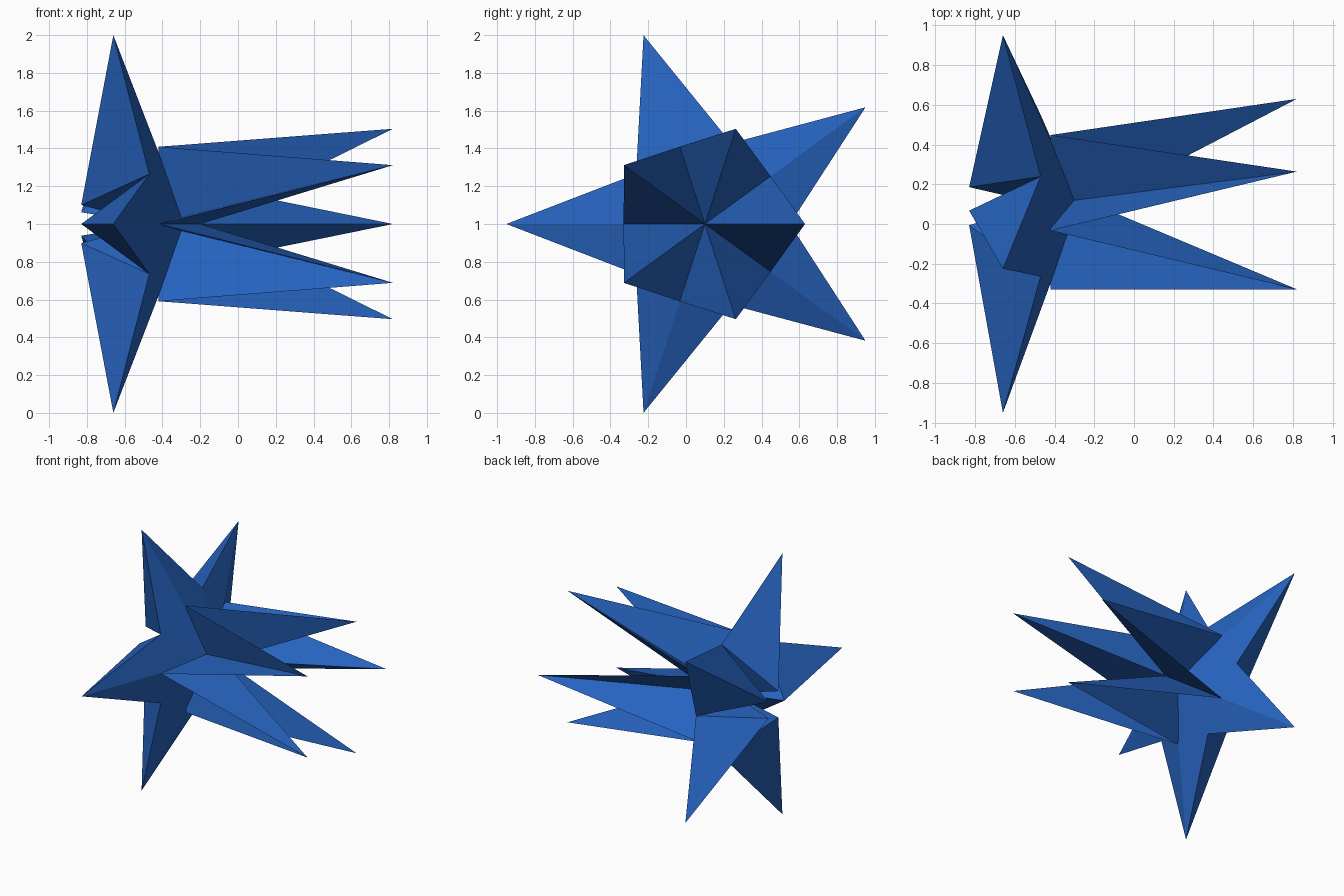
import bpy, bmesh, math

if "Cube" in bpy.data.objects:
    bpy.data.objects.remove(bpy.data.objects["Cube"])

# Single blue colour
blue = bpy.data.materials.new("blue")
blue.diffuse_color = (0.02, 0.125, 0.52, 1)
blue.use_nodes = True
blue.node_tree.nodes["Principled BSDF"].inputs["Base Color"].default_value = blue.diffuse_color

CY, CZ = 0.10, 1.0  # axis of both stars runs along x


def ring(bm, x, radius, start):
    """Five points around the x axis."""
    pts = []
    for k in range(5):
        a = math.radians(start + 72 * k)
        pts.append(bm.verts.new((x, CY + radius * math.cos(a), CZ + radius * math.sin(a))))
    return pts


def finish(bm, name):
    bmesh.ops.recalc_face_normals(bm, faces=bm.faces)
    mesh = bpy.data.meshes.new(name)
    bm.to_mesh(mesh)
    bm.free()
    mesh.materials.append(blue)
    obj = bpy.data.objects.new(name, mesh)
    bpy.context.collection.objects.link(obj)
    return obj


# Wide outer star: pyramid arms with heels that fold in behind
bm = bmesh.new()
tips = ring(bm, -0.66, 1.051, 36)
valleys = ring(bm, -0.47, 0.45, 0)
heels = ring(bm, -0.83, 0.106, 36)
front = bm.verts.new((-0.274, CY, CZ))
back = bm.verts.new((-0.46, CY, CZ))
for k in range(5):
    for v in (valleys[k], valleys[(k + 1) % 5]):
        bm.faces.new((tips[k], v, front))
        bm.faces.new((tips[k], v, heels[k]))
        bm.faces.new((heels[k], v, back))
finish(bm, "outer_star")

# Inner star: five long rays swept forward
bm = bmesh.new()
tips = ring(bm, 0.82, 0.53, 0)
valleys = ring(bm, -0.42, 0.43, 36)
front = bm.verts.new((-0.20, CY, CZ))
back = bm.verts.new((-0.45, CY, CZ))
for k in range(5):
    for v in (valleys[k - 1], valleys[k]):
        bm.faces.new((tips[k], v, front))
        bm.faces.new((tips[k], v, back))
finish(bm, "inner_rays")
